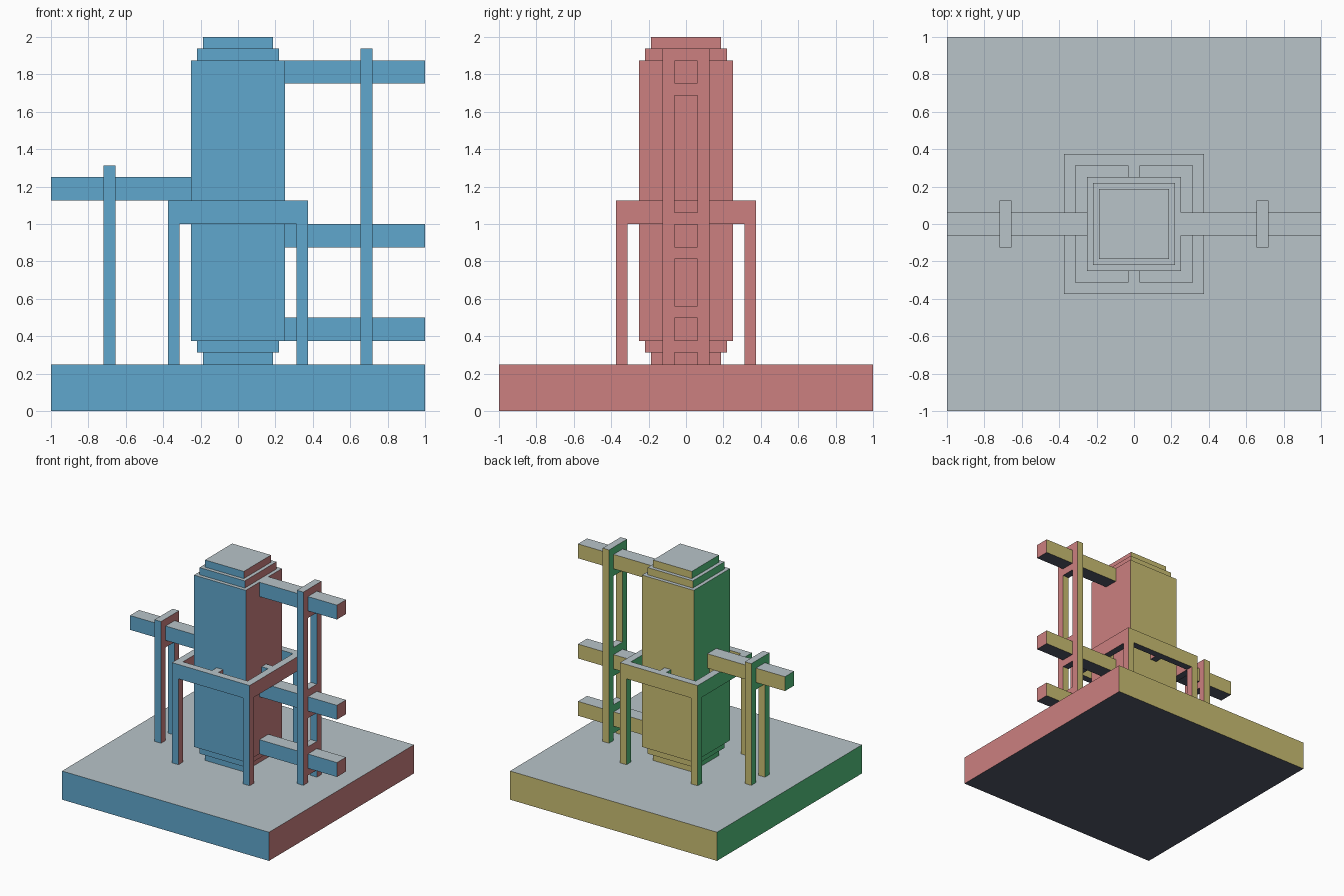
import bpy, bmesh

cube = bpy.data.objects.get("Cube")
if cube:
    bpy.data.objects.remove(cube, do_unlink=True)

U = 1 / 16  # building module


def material(name, rgb):
    lin = [(c / 255 / 12.92) if c < 10 else ((c / 255 + 0.055) / 1.055) ** 2.4 for c in rgb]
    m = bpy.data.materials.new(name)
    m.use_nodes = True
    m.diffuse_color = (*lin, 1)
    m.node_tree.nodes["Principled BSDF"].inputs["Base Color"].default_value = (*lin, 1)
    return m


# One colour for each facing direction: +x, -x, +y, -y, +z, -z
MATS = [
    material("rose red", (204, 128, 128)),
    material("leaf green", (84, 196, 127)),
    material("olive yellow", (202, 190, 115)),
    material("sky blue", (96, 167, 205)),
    material("pale grey", (184, 196, 201)),
    material("dark slate", (82, 87, 104)),
]


def build(name, boxes):
    """Make one object from boxes given as (x0, x1, y0, y1, z0, z1) in modules."""
    bm = bmesh.new()
    for x0, x1, y0, y1, z0, z1 in boxes:
        verts = bmesh.ops.create_cube(bm, size=1)["verts"]
        for v in verts:
            v.co = ((x0 + x1) / 2 + v.co.x * (x1 - x0),
                    (y0 + y1) / 2 + v.co.y * (y1 - y0),
                    (z0 + z1) / 2 + v.co.z * (z1 - z0))
            v.co *= U
    bm.normal_update()
    for f in bm.faces:
        axis = max(range(3), key=lambda i: abs(f.normal[i]))
        f.material_index = axis * 2 + (f.normal[axis] < 0)
    mesh = bpy.data.meshes.new(name)
    bm.to_mesh(mesh)
    bm.free()
    for m in MATS:
        mesh.materials.append(m)
    obj = bpy.data.objects.new(name, mesh)
    bpy.context.collection.objects.link(obj)
    return obj


def block(half, z0, z1):
    return (-half, half, -half, half, z0, z1)


# Base slab and stepped tank
build("base_slab", [block(16, 0, 4)])
build("tank_body", [block(4, 6, 30)])
build("tank_bottom_steps", [block(3, 4, 5), block(3.5, 5, 6)])
build("tank_top_steps", [block(3.5, 30, 31), block(3, 31, 32)])

# Square collar around the tank, with legs and short braces
collar, legs, braces = [], [], []
for s in (-1, 1):
    a, b = sorted((5 * s, 6 * s))
    collar += [(-6, 6, a, b, 16, 18), (a, b, -5, 5, 16, 18)]
    for t in (-1, 1):
        c, d = sorted((5 * t, 6 * t))
        legs.append((a, b, c, d, 4, 16))
    a, b = sorted((4 * s, 5 * s))
    braces += [(-.5, .5, a, b, 16, 18), (a, b, -.5, .5, 16, 18)]
build("support_collar", collar)
build("support_legs", legs)
build("collar_braces", braces)


# Pipes with the rack that clamps each one above and below
def pipe_rack(side, s, pipe_bottoms):
    p0, p1 = sorted((4 * s, 16 * s))
    r0, r1 = sorted((10.5 * s, 11.5 * s))
    top = max(pipe_bottoms) + 3
    build(side + "_pipes", [(p0, p1, -1, 1, z, z + 2) for z in pipe_bottoms])
    build(side + "_rack_posts", [(r0, r1, y, y + 1, 4, top) for y in (-2, 1)])
    build(side + "_rack_bars", [(r0, r1, -1, 1, b, b + 1)
                                for z in pipe_bottoms for b in (z - 1, z + 2)])


pipe_rack("left", 1, (6, 14, 28))
pipe_rack("right", -1, (18,))
